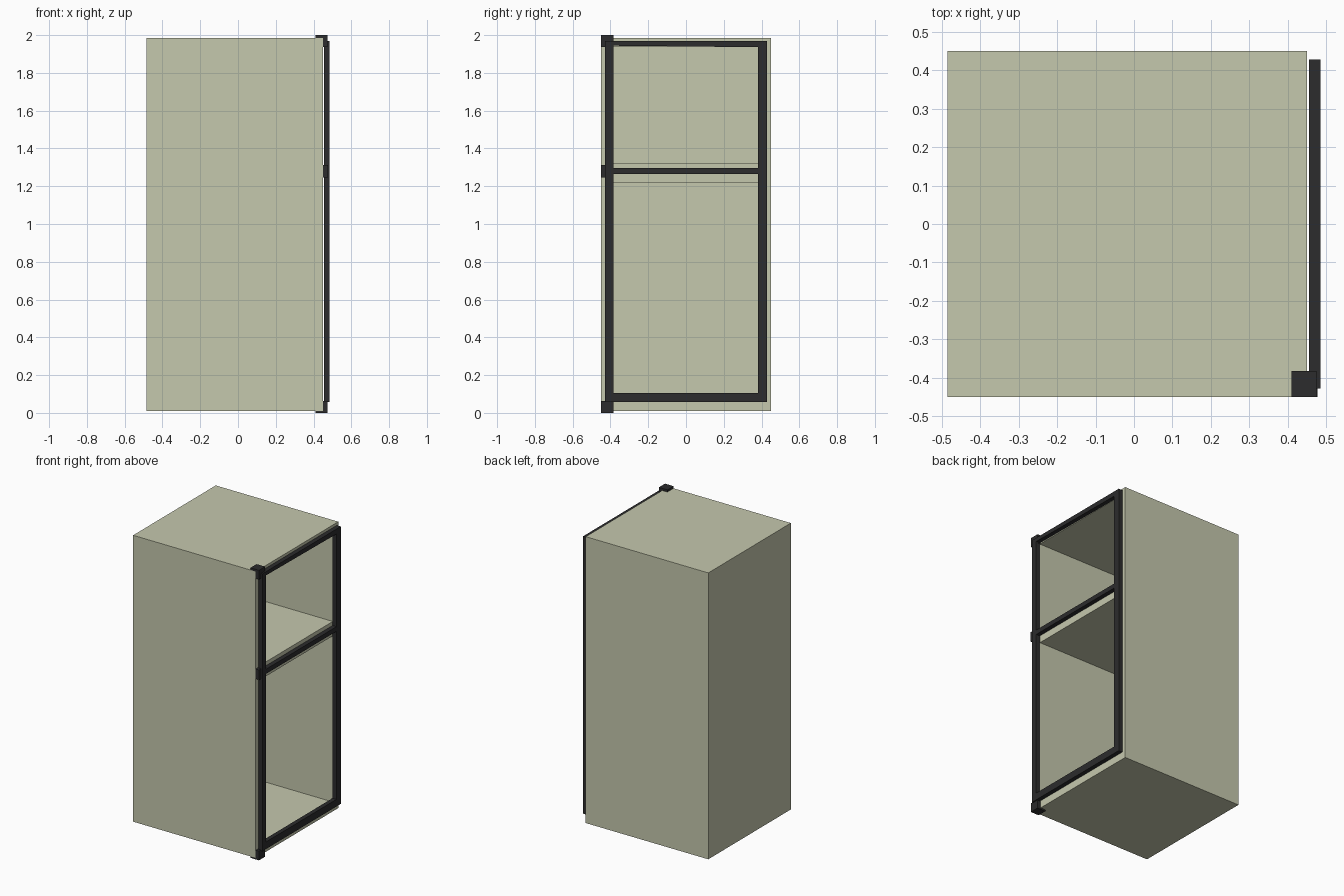
import bpy

if "Cube" in bpy.data.objects:
    bpy.data.objects.remove(bpy.data.objects["Cube"])


def material(name, rgb):
    m = bpy.data.materials.new(name)
    m.diffuse_color = (*rgb, 1)
    m.use_nodes = True
    m.node_tree.nodes["Principled BSDF"].inputs["Base Color"].default_value = m.diffuse_color
    return m


cream = material("cream_enamel", (0.56, 0.58, 0.42))
dark = material("dark_rubber", (0.025, 0.025, 0.026))


def mesh_object(name, verts, faces, mat):
    me = bpy.data.meshes.new(name)
    me.from_pydata(verts, [], faces)
    ob = bpy.data.objects.new(name, me)
    bpy.context.collection.objects.link(ob)
    me.materials.append(mat)
    return ob


def box(name, x, y, z, mat):
    bpy.ops.mesh.primitive_cube_add(size=1)
    ob = bpy.context.object
    ob.name = name
    for i, (a, b) in enumerate((x, y, z)):
        ob.location[i] = (a + b) / 2
        ob.scale[i] = b - a
    bpy.ops.object.transform_apply(location=True, rotation=True, scale=True)
    ob.data.materials.append(mat)
    return ob


def extrude_profile(name, points, a, b, place, mat):
    """Prism of a closed 2D profile between offsets a and b."""
    n = len(points)
    verts = [place(u, v, w) for w in (a, b) for u, v in points]
    faces = [list(range(n))[::-1], list(range(n, 2 * n))]
    faces += [[i, (i + 1) % n, (i + 1) % n + n, i + n] for i in range(n)]
    return mesh_object(name, verts, faces, mat)


# cabinet with two compartments open towards +x
cabinet = box("cabinet", (-0.485, 0.45), (-0.45, 0.45), (0.01, 1.985), cream)
for z in ((0.075, 1.22), (1.32, 1.94)):
    cutter = box("compartment_cutter", (-0.425, 0.6), (-0.39, 0.39), z, cream)
    cutter.hide_render = True
    mod = cabinet.modifiers.new("compartment", 'BOOLEAN')
    mod.operation = 'DIFFERENCE'
    mod.solver = 'EXACT'
    mod.object = cutter
    bpy.context.view_layer.objects.active = cabinet
    bpy.ops.object.modifier_apply(modifier=mod.name)
    bpy.data.objects.remove(cutter)

# door seal frame, just clear of the cabinet
SX = (0.455, 0.485)
box("seal_hinge_side", SX, (-0.428, -0.385), (0.057, 1.97), dark)
box("seal_latch_side", SX, (0.38, 0.428), (0.057, 1.97), dark)
box("seal_bottom", SX, (-0.385, 0.38), (0.057, 0.106), dark)
box("seal_middle", SX, (-0.385, 0.38), (1.265, 1.297), dark)
extrude_profile("seal_top", [(-0.385, 1.944), (0.38, 1.936), (0.38, 1.97), (-0.385, 1.97)],
                SX[0], SX[1], lambda u, v, w: (w, u, v), dark)

# L-shaped hinges wrapping the top and bottom edges of the cabinet
for name, flip in (("top_hinge", False), ("bottom_hinge", True)):
    lip, inner, tip = (0.985, 0.985, 1.0) if not flip else (0.99, 0.99, 1.0)
    leg = 0.937
    prof = [(0.41, inner), (0.45, lip), (0.45, leg), (0.475, leg), (0.475, tip), (0.41, tip)]
    prof = [(x, 1 - h if flip else 1 + h) for x, h in prof]
    hinge = extrude_profile(name, prof, -0.45, -0.383, lambda u, v, w: (u, w, v), dark)
    if not flip:
        hinge.data.flip_normals()

# middle hinge block between the two doors
box("middle_hinge", (0.45, 0.477), (-0.45, -0.40), (1.245, 1.313), dark)
